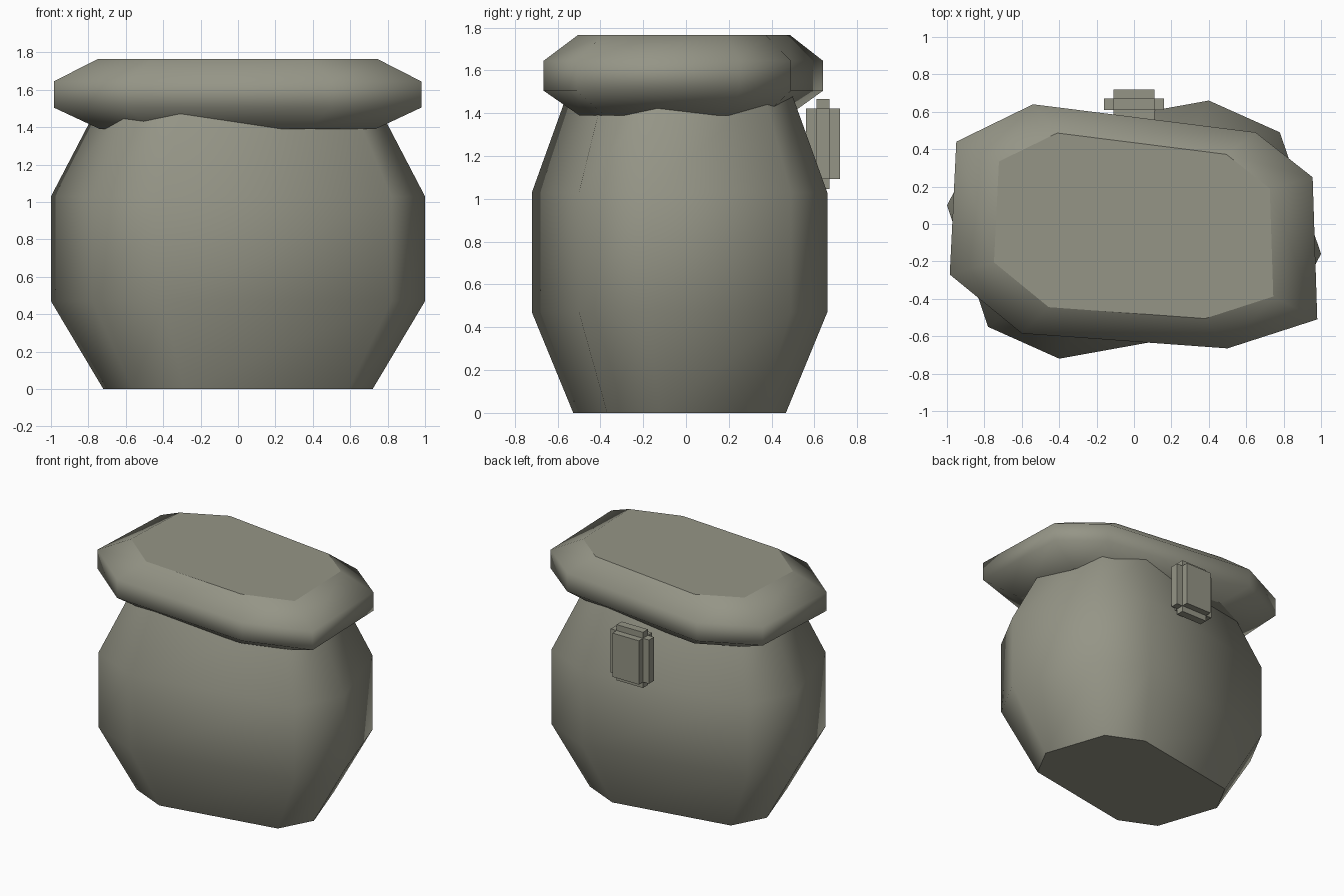
import bpy, bmesh, math
from mathutils import Vector

cube = bpy.data.objects.get("Cube")
if cube:
    bpy.data.objects.remove(cube, do_unlink=True)

# Material
olive = bpy.data.materials.new("olive_grey")
olive.use_nodes = True
COLOUR = (0.30, 0.30, 0.24, 1)
olive.diffuse_color = COLOUR
olive.node_tree.nodes["Principled BSDF"].inputs["Base Color"].default_value = COLOUR


def finish(bm, name, angle):
    """Turn the bmesh into an object, smooth below the given angle."""
    bmesh.ops.recalc_face_normals(bm, faces=bm.faces[:])
    mesh = bpy.data.meshes.new(name)
    bm.to_mesh(mesh)
    bm.free()
    mesh.materials.append(olive)
    obj = bpy.data.objects.new(name, mesh)
    bpy.context.collection.objects.link(obj)
    bpy.ops.object.select_all(action='DESELECT')
    obj.select_set(True)
    bpy.context.view_layer.objects.active = obj
    if angle:
        bpy.ops.object.shade_smooth_by_angle(angle=math.radians(angle))
    return obj


def stack(name, outline, centre_y, levels, angle):
    """Loft an outline through (height, scale) levels, with flat caps."""
    bm = bmesh.new()
    rings = [[bm.verts.new((x * s, centre_y + (y - centre_y) * s, z))
              for x, y in outline] for z, s in levels]
    n = len(outline)
    for low, high in zip(rings, rings[1:]):
        for i in range(n):
            j = (i + 1) % n
            bm.faces.new((low[i], low[j], high[j], high[i]))
    for cap in (bm.faces.new(rings[0][::-1]), bm.faces.new(rings[-1])):
        for edge in cap.edges:
            edge.smooth = False
    return finish(bm, name, angle)


# Bulging body: the outline is half given, half turned about its centre
half = [(-0.78, -0.55), (-0.40, -0.72), (0.82, -0.50), (1.0, -0.16)]
outline = half + [(-x, -0.06 - y) for x, y in half]
stack("pouch_body", outline, -0.03,
      [(0, 0.72), (0.47, 1), (1.03, 1), (1.5, 0.755)], 50)

# Lopsided flap on top, bevelled above and below
flap = [(-0.985, -0.27), (-0.60, -0.585), (0.50, -0.665), (0.98, -0.51),
        (0.955, 0.25), (0.65, 0.49), (-0.54, 0.64), (-0.95, 0.44)]
stack("top_flap", flap, 0.0,
      [(1.39, 0.75), (1.505, 1), (1.645, 1), (1.765, 0.76)], 70)

# Back clip: three crossing blocks give the stepped edges
for name, size in (("clip_core", (0.22, 0.16, 0.33)),
                   ("clip_upright", (0.22, 0.06, 0.42)),
                   ("clip_wings", (0.32, 0.06, 0.33))):
    bm = bmesh.new()
    bmesh.ops.create_cube(bm, size=1)
    bmesh.ops.scale(bm, vec=Vector(size), verts=bm.verts)
    bmesh.ops.translate(bm, vec=(0, 0.64, 1.257), verts=bm.verts)
    finish(bm, name, None)
